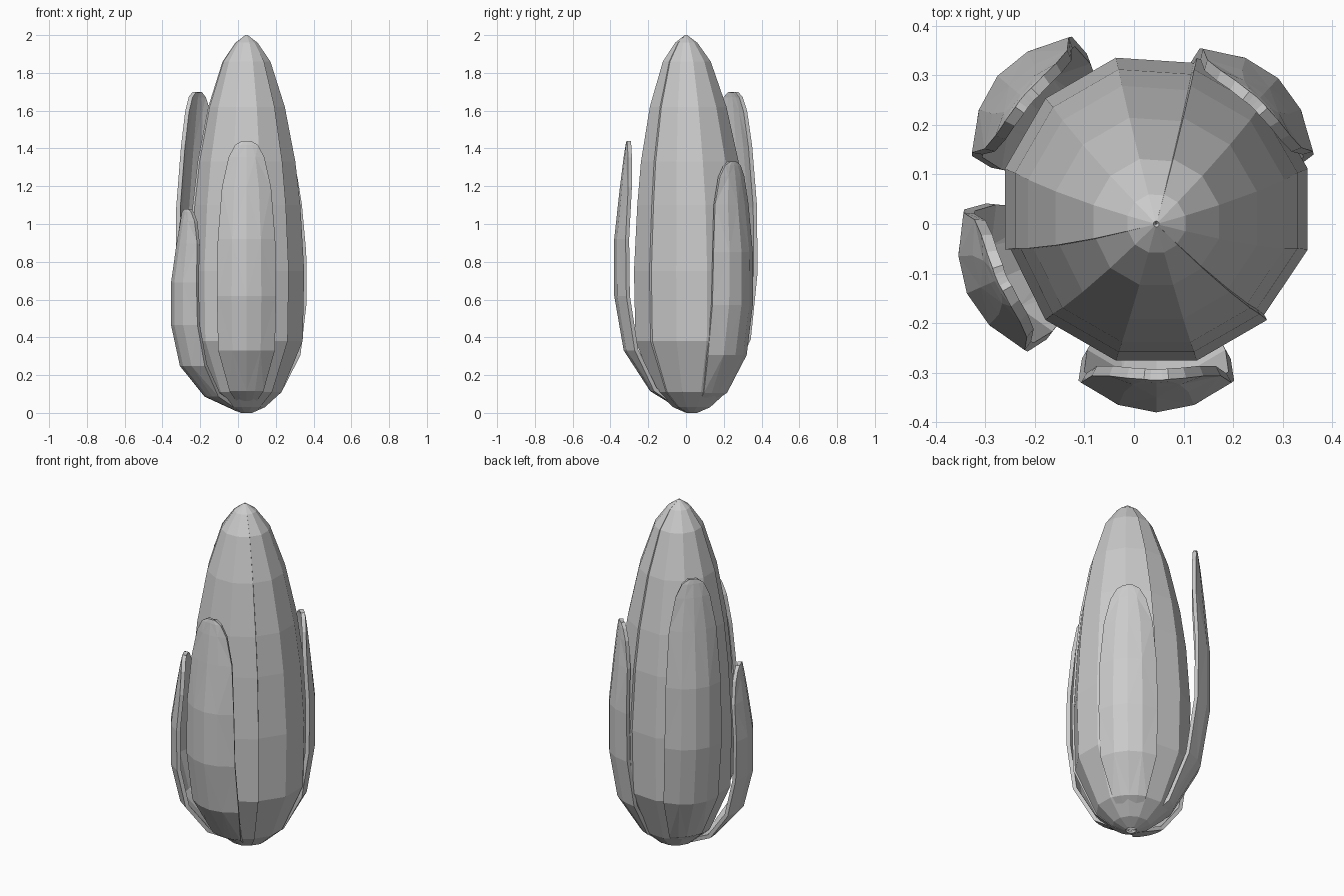
import bpy
from math import sin, cos, radians

if "Cube" in bpy.data.objects:
    bpy.data.objects.remove(bpy.data.objects["Cube"])

CX, CY = 0.045, 0.03   # axis of the bud


def sheet(name, rows, thickness):
    """Flat-shaded thin shell from a grid of points (columns run counter-clockwise)."""
    n = len(rows[0])
    verts = [p for row in rows for p in row]
    faces = []
    for j in range(len(rows) - 1):
        for i in range(n - 1):
            a, b, c, d = j*n + i, j*n + i + 1, (j+1)*n + i + 1, (j+1)*n + i
            # alternate diagonals give the faceted look
            faces += [(a, b, c), (a, c, d)] if (i + j) % 2 else [(a, b, d), (b, c, d)]
    mesh = bpy.data.meshes.new(name)
    mesh.from_pydata(verts, [], faces)
    mesh.validate()
    ob = bpy.data.objects.new(name, mesh)
    bpy.context.collection.objects.link(ob)
    mod = ob.modifiers.new("thickness", 'SOLIDIFY')
    mod.thickness = thickness
    mod.offset = -1
    return ob


# Bud: overlapping petals, each with one edge tucked under its neighbour
BUD = [(0.0, 0.03), (0.03, 0.10), (0.11, 0.19), (0.38, 0.305), (0.75, 0.313),
       (1.10, 0.292), (1.33, 0.265), (1.62, 0.208), (1.86, 0.13), (1.96, 0.06), (2.0, 0.006)]


def bud_petal(name, start, span=150, cols=6):
    rows = []
    for z, r in BUD:
        lean = -0.03 * max(0, (z - 1.0))
        row = []
        for i in range(cols):
            f = i / (cols - 1)
            a = radians(start + span * f)
            k = r * (0.94 + 0.07 * min(1, f * 2.5))
            row.append((CX + k*cos(a), CY + lean + k*sin(a), z))
        rows.append(row)
    return sheet(name, rows, 0.012)


for i, start in enumerate((-75, 45, 165)):
    bud_petal(f"bud_petal_{i + 1}", start)

# Outer leaves: (height fraction, distance from axis, half width)
LEAF = [(0.008, 0.05, 0.02), (0.08, 0.22, 0.09), (0.23, 0.36, 0.15), (0.43, 0.41, 0.157),
        (0.64, 0.41, 0.152), (0.83, 0.38, 0.13), (0.94, 0.36, 0.095), (0.985, 0.35, 0.06),
        (1.0, 0.345, 0.025)]


def outer_leaf(name, angle, height, spread):
    a = radians(angle)
    rows = []
    for t, r, w in LEAF:
        row = []
        for u in (-1, -0.5, 0, 0.5, 1):
            d = r * spread - 2.6 * (u * w) ** 2
            row.append((CX + d*cos(a) - u*w*sin(a), CY + d*sin(a) + u*w*cos(a), t * height))
        rows.append(row)
    return sheet(name, rows, 0.022)


outer_leaf("front_leaf", -90, 1.44, 1.0)
outer_leaf("left_leaf", 204, 1.08, 1.02)
outer_leaf("back_left_leaf", 140, 1.70, 1.02)
outer_leaf("back_right_leaf", 47, 1.33, 0.88)
